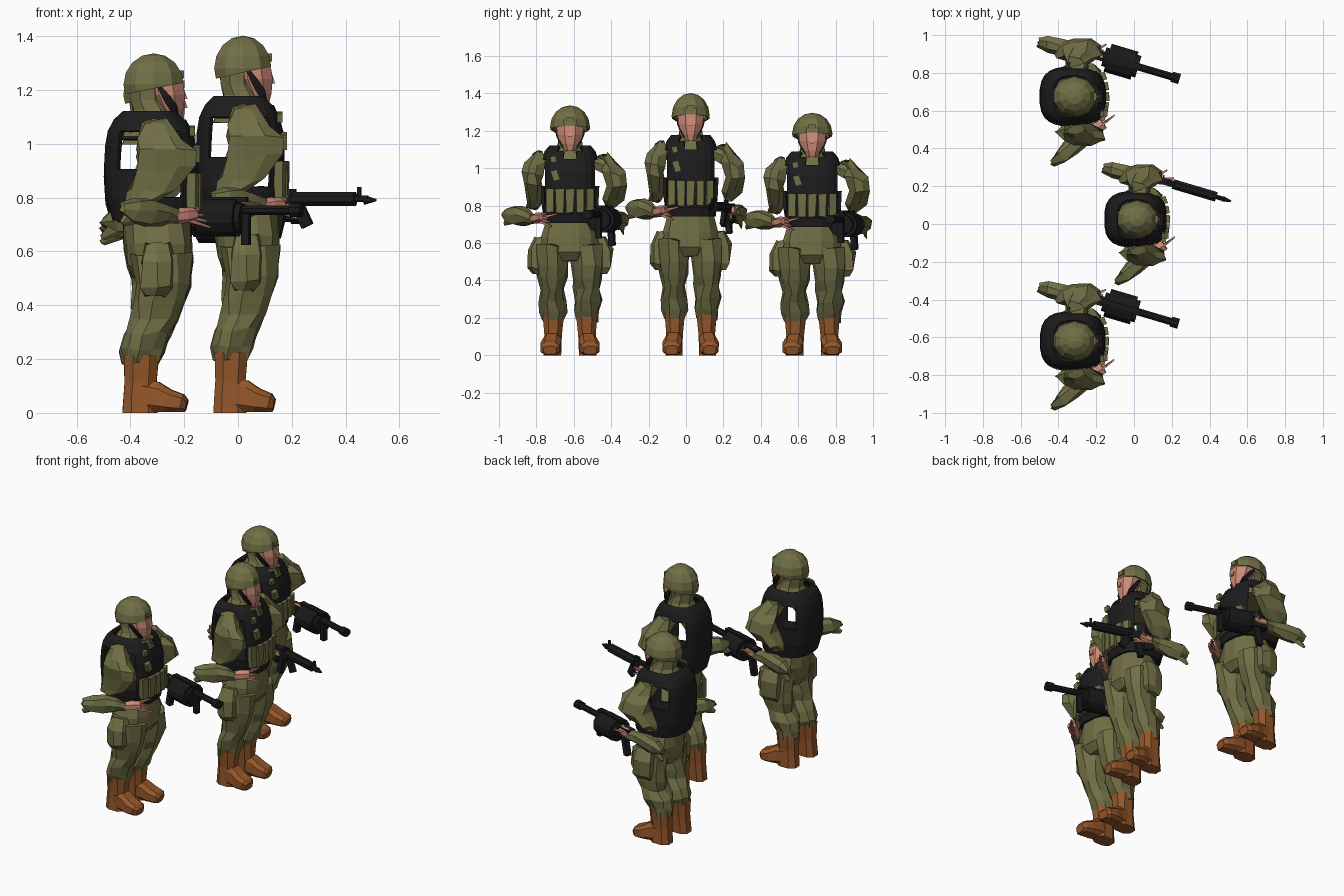
import bpy, bmesh, math, random
from mathutils import Vector, Matrix

random.seed(4)
if "Cube" in bpy.data.objects:
    bpy.data.objects.remove(bpy.data.objects["Cube"], do_unlink=True)


def material(name, rgb):
    m = bpy.data.materials.new(name)
    m.use_nodes = True
    m.diffuse_color = (*rgb, 1)
    m.node_tree.nodes["Principled BSDF"].inputs["Base Color"].default_value = (*rgb, 1)
    return m


GREEN = material("olive cloth", (0.165, 0.16, 0.06))
BLACK = material("black nylon", (0.012, 0.012, 0.012))
GUN = material("gun metal", (0.01, 0.01, 0.01))
BOOT = material("brown leather", (0.3, 0.095, 0.023))
SKIN = material("skin", (0.6, 0.25, 0.18))


def part(kit, name, bm, mat, jitter=0):
    for v in bm.verts:
        v.co += Vector([random.uniform(-jitter, jitter) for _ in range(3)])
    bmesh.ops.recalc_face_normals(bm, faces=bm.faces)
    mesh = bpy.data.meshes.new(name)
    bm.to_mesh(mesh)
    bm.free()
    mesh.materials.append(mat)
    kit.append((name, mesh))


def loft(rings, n=8, power=1.0, along=False, caps=True):
    """Skin rings of (x, y, z, radius_a, radius_b); along turns them to face the path."""
    bm = bmesh.new()
    path = Vector(rings[-1][:3]) - Vector(rings[0][:3])
    turn = path.to_track_quat('Z', 'Y') if along else Matrix.Identity(3)
    loops = []
    for x, y, z, a, b in rings:
        loop = []
        for i in range(n):
            t = math.tau * (i + 0.5) / n
            c, s = math.cos(t), math.sin(t)
            p = Vector((a * math.copysign(abs(c) ** power, c), b * math.copysign(abs(s) ** power, s), 0))
            loop.append(bm.verts.new(Vector((x, y, z)) + turn @ p))
        loops.append(loop)
    for lo, hi in zip(loops, loops[1:]):
        for i in range(n):
            j = (i + 1) % n
            bm.faces.new((lo[i], lo[j], hi[j], hi[i]))
    if caps:
        bm.faces.new(loops[0])
        bm.faces.new(loops[-1])
    return bm


def box(center, size, turn=0, axis='Z', taper=1.0):
    bm = bmesh.new()
    bmesh.ops.create_cube(bm, size=1)
    for v in bm.verts:
        k = taper if v.co.z < 0 else 1
        v.co = Vector((v.co.x * size[0] * k, v.co.y * size[1] * k, v.co.z * size[2]))
    bm.transform(Matrix.Translation(center) @ Matrix.Rotation(turn, 4, axis))
    return bm


def flip(rings, side):
    return [(x, y * side, z, a, b) for x, y, z, a, b in rings]


body = []

# Helmet: squashed dome cut on a slope, low at the nape and high at the brow
bm = bmesh.new()
bmesh.ops.create_uvsphere(bm, u_segments=10, v_segments=8, radius=1)
bm.transform(Matrix.Translation((0.008, 0, 1.28)) @ Matrix.Diagonal((0.112, 0.102, 0.122, 1)))
bmesh.ops.bisect_plane(bm, geom=bm.verts[:] + bm.edges[:] + bm.faces[:], plane_co=(0.01, 0, 1.265),
                       plane_no=(-0.22, 0, 1), clear_inner=True)
bmesh.ops.solidify(bm, geom=bm.faces[:], thickness=0.01)
part(body, "helmet", bm, GREEN)
part(body, "helmet_mount", box((0.108, 0, 1.32), (0.016, 0.04, 0.03)), GREEN)

# Head, nose, cheek straps and collar
part(body, "head", loft([(0.078, 0, 1.145, 0.028, 0.028), (0.068, 0, 1.185, 0.05, 0.052),
                         (0.054, 0, 1.24, 0.07, 0.072), (0.044, 0, 1.31, 0.07, 0.075)]), SKIN)
part(body, "nose", loft([(0.115, 0, 1.225, 0.018, 0.014), (0.108, 0, 1.27, 0.008, 0.008)], 4), SKIN)
for side, label in ((1, "left"), (-1, "right")):
    part(body, label + "_cheek_strap",
         loft(flip([(0.03, 0.071, 1.27, 0.012, 0.006), (0.052, 0.068, 1.235, 0.022, 0.006),
                    (0.072, 0.054, 1.2, 0.026, 0.007), (0.086, 0.036, 1.165, 0.014, 0.007)], side), 4), BLACK)
part(body, "collar", loft([(0, 0, 1.08, 0.11, 0.115), (0, 0, 1.14, 0.085, 0.09),
                           (0.005, 0, 1.18, 0.072, 0.068), (-0.012, 0, 1.22, 0.064, 0.062),
                           (-0.016, 0, 1.27, 0.064, 0.066)]), GREEN, 0.004)

# Vest: open shell with armholes and a neckline cut away
bm = loft([(0.0, 0, 0.75, 0.138, 0.132), (-0.002, 0, 0.84, 0.16, 0.145), (-0.002, 0, 0.95, 0.166, 0.15),
           (-0.002, 0, 1.04, 0.163, 0.15), (-0.005, 0, 1.1, 0.15, 0.145), (-0.005, 0, 1.145, 0.128, 0.13),
           (-0.005, 0, 1.178, 0.095, 0.105)], 24, 0.7, caps=False)
holes = []
for f in bm.faces:
    c = f.calc_center_median()
    armhole = -0.11 < c.x < 0.105 and abs(c.y) > 0.1 and (0.84 if c.x > 0 else 0.95) < c.z < 1.1
    neckline = c.x > 0.05 and abs(c.y) < (0.06 if c.z > 1.145 else 0.035) and c.z > 1.1
    if armhole or neckline:
        holes.append(f)
bmesh.ops.delete(bm, geom=holes, context='FACES')
bmesh.ops.recalc_face_normals(bm, faces=bm.faces)
bmesh.ops.solidify(bm, geom=bm.faces[:], thickness=0.016)
part(body, "vest", bm, BLACK)
part(body, "belt", loft([(0.015, 0, 0.742, 0.137, 0.136), (0.015, 0, 0.79, 0.145, 0.14)], 16, 0.75), BLACK)
for i in range(5):
    y = (i - 2) * 0.05
    part(body, "magazine_pouch_%d" % (i + 1),
         box((0.163 - 1.6 * y * y, y, 0.868), (0.035, 0.042, 0.135), y * 3, taper=0.85), GREEN, 0.003)
part(body, "chest_pouch", box((0.16, -0.075, 1.01), (0.025, 0.035, 0.06), 0.3, 'X'), GREEN)
part(body, "shoulder_tab", box((0.145, -0.085, 1.1), (0.02, 0.03, 0.035), 0.2, 'X'), GREEN)

# Trousers
part(body, "trouser_seat", loft([(0.025, 0, 0.53, 0.09, 0.09), (0.03, 0, 0.58, 0.115, 0.15),
                                 (0.025, 0, 0.66, 0.122, 0.15), (0.02, 0, 0.755, 0.122, 0.128)], 12, 0.85), GREEN, 0.005)
for side, label in ((1, "left"), (-1, "right")):
    leg = [(-0.035, 0.085, 0.195, 0.06, 0.054), (-0.03, 0.085, 0.25, 0.075, 0.066),
           (-0.015, 0.088, 0.31, 0.083, 0.07), (0.015, 0.088, 0.37, 0.082, 0.066),
           (0.03, 0.09, 0.43, 0.094, 0.074), (0.04, 0.092, 0.5, 0.1, 0.083), (0.038, 0.088, 0.62, 0.112, 0.088)]
    part(body, label + "_trouser_leg", loft(flip(leg, side), 9), GREEN, 0.01)
    part(body, label + "_cargo_pouch", loft(flip([(0.015, 0.168, 0.455, 0.04, 0.022), (0.02, 0.178, 0.49, 0.06, 0.033),
                                                  (0.02, 0.178, 0.59, 0.065, 0.036), (0.02, 0.155, 0.66, 0.05, 0.02)],
                                                 side), 6, 0.7), GREEN, 0.008)

    # Boots
    part(body, label + "_boot_shaft", loft(flip([(-0.04, 0.09, 0, 0.066, 0.048), (-0.042, 0.088, 0.06, 0.06, 0.047),
                                                 (-0.038, 0.086, 0.12, 0.06, 0.048), (-0.035, 0.085, 0.225, 0.066, 0.058)],
                                                side), 8, 0.8), BOOT)
    part(body, label + "_boot_foot", loft(flip([(-0.05, 0.088, 0.07, 0.044, 0.07), (0.015, 0.092, 0.062, 0.048, 0.062),
                                                (0.06, 0.098, 0.047, 0.055, 0.047), (0.108, 0.102, 0.037, 0.05, 0.037),
                                                (0.124, 0.102, 0.028, 0.034, 0.025)], side), 8, 0.65, along=True), BOOT)

# Baggy upper sleeves: the left one swings further out than the right
sleeves = {"left": [(-0.03, 0.205, 0.835, 0.055, 0.025), (0.0, 0.22, 0.88, 0.085, 0.045), (0.045, 0.232, 0.95, 0.1, 0.052),
                    (0.045, 0.222, 1.02, 0.095, 0.052), (0.03, 0.195, 1.08, 0.075, 0.045), (0.01, 0.17, 1.13, 0.04, 0.025)],
           "right": [(-0.03, -0.195, 0.825, 0.055, 0.025), (0.0, -0.185, 0.87, 0.085, 0.045), (0.05, -0.19, 0.95, 0.1, 0.052),
                     (0.055, -0.19, 1.02, 0.1, 0.052), (0.035, -0.18, 1.08, 0.082, 0.045), (0.015, -0.165, 1.14, 0.045, 0.025)]}
for label, rings in sleeves.items():
    side = 1 if label == "left" else -1
    part(body, label + "_upper_sleeve", loft(rings, 8), GREEN, 0.015)
    part(body, label + "_shoulder", loft(flip([(0.01, 0.09, 1.1, 0.05, 0.03), (0.02, 0.18, 1.06, 0.06, 0.045)], side),
                                         7, along=True), GREEN, 0.006)

# Forearms and hands: the right one crosses the waist, the left one holds the gun
arms = {"right": [(-0.105, -0.335, 0.8), (0.08, -0.185, 0.765), (0.19, -0.11, 0.782)],
        "left": [(-0.175, 0.27, 0.745), (0.07, 0.225, 0.77), (0.185, 0.2, 0.785)]}
for label, points in arms.items():
    elbow, wrist, tip = map(Vector, points)
    rings = [(0, 0.015, 0.015), (0.22, 0.038, 0.05), (0.5, 0.045, 0.054), (0.8, 0.038, 0.042), (1, 0.03, 0.028)]
    part(body, label + "_forearm_sleeve",
         loft([(*elbow.lerp(wrist, t), a, b) for t, a, b in rings], 7, along=True), GREEN, 0.01)
    part(body, label + "_elbow_fold", loft([(*elbow.lerp(wrist, 0.35), 0.02, 0.05),
                                            (*(elbow + Vector((0.0, 0, -0.06))), 0.005, 0.01)], 5, along=True), GREEN, 0.006)
    part(body, label + "_hand", loft([(*wrist.lerp(tip, t), a, b) for t, a, b in
                                      ((-0.2, 0.022, 0.024), (0.3, 0.034, 0.032), (0.65, 0.03, 0.024))], 6, along=True), SKIN)
    for i in range(4):
        start = wrist.lerp(tip, 0.45) + Vector((0, 0, 0.014 - 0.012 * i))
        end = tip + Vector((0.012 * i - 0.02, 0.01 * i - 0.014, 0.014 - 0.024 * i))
        part(body, "%s_finger_%d" % (label, i + 1),
             loft([(*start, 0.012, 0.011), (*end, 0.006, 0.006)], 4, along=True), SKIN)
    outward = 0.06 if label == "left" else 0.045
    part(body, label + "_thumb", loft([(*wrist.lerp(tip, 0.2), 0.016, 0.014),
                                       (*(tip + Vector((-0.02, outward, 0.01))), 0.006, 0.005)], 4, along=True), SKIN)


def bar(kit, name, x0, x1, radius, z=0, n=8, end=None):
    part(kit, name, loft([(x0, 0, z, radius, radius), (x1, 0, z, end or radius, end or radius)], n, along=True), GUN)


# Rifle, built along x from the holding hand
rifle = []
part(rifle, "rifle_receiver", box((0.05, 0, -0.01), (0.14, 0.035, 0.055)), GUN)
bar(rifle, "rifle_handguard", 0.1, 0.34, 0.028)
bar(rifle, "rifle_barrel", 0.33, 0.39, 0.013)
bar(rifle, "rifle_muzzle", 0.375, 0.422, 0.018, -0.004, 6, 0.004)
part(rifle, "rifle_front_sight", box((0.355, 0, 0.022), (0.014, 0.01, 0.045)), GUN)
part(rifle, "rifle_rear_sight", box((0.09, 0, 0.025), (0.04, 0.014, 0.025)), GUN)
part(rifle, "rifle_magazine", box((0.135, 0, -0.06), (0.045, 0.022, 0.09), -0.45, 'Y'), GUN)
part(rifle, "rifle_grip", box((0.045, 0, -0.085), (0.035, 0.03, 0.12), 0.25, 'Y'), GUN)
part(rifle, "rifle_stock", box((-0.01, 0, -0.045), (0.06, 0.025, 0.08), 0.3, 'Y'), GUN)

# Drum launcher
launcher = []
part(launcher, "launcher_receiver", box((0.03, 0, -0.02), (0.13, 0.05, 0.07)), GUN)
bar(launcher, "launcher_drum", 0.075, 0.215, 0.075, -0.03, 12)
bar(launcher, "launcher_drum_back", 0.055, 0.08, 0.05, -0.03, 12)
bar(launcher, "launcher_drum_front", 0.21, 0.235, 0.058, -0.03, 12)
bar(launcher, "launcher_barrel", 0.23, 0.42, 0.02)
bar(launcher, "launcher_muzzle", 0.41, 0.45, 0.028)
part(launcher, "launcher_top_rail", box((0.15, 0, 0.042), (0.2, 0.03, 0.018)), GUN)
part(launcher, "launcher_grip", box((0.015, 0, -0.11), (0.035, 0.03, 0.13), 0.2, 'Y'), GUN)
part(launcher, "launcher_fore_grip", box((0.245, 0, -0.07), (0.028, 0.028, 0.13)), GUN)

# Place the three figures, all facing +x; the outer two are shorter and stockier
aim = Matrix.Rotation(math.radians(-16.5), 4, 'Z')
squad = (("near", -0.322, -0.62, 1.05, 0.953, launcher, 0.79), ("middle", 0.01, 0.025, 1.0, 1.0, rifle, 0.795),
         ("far", -0.322, 0.675, 1.06, 0.925, launcher, 0.785))
for who, x, y, girth, tall, weapon, height in squad:
    place = Matrix.Translation((x, y, 0)) @ Matrix.Diagonal((girth, girth, tall, 1))
    hold = place @ Matrix.Translation((0.1, 0.215, height)) @ aim
    for kit, matrix in ((body, place), (weapon, hold)):
        for name, mesh in kit:
            ob = bpy.data.objects.new(who + "_" + name, mesh)
            ob.matrix_world = matrix
            bpy.context.scene.collection.objects.link(ob)
